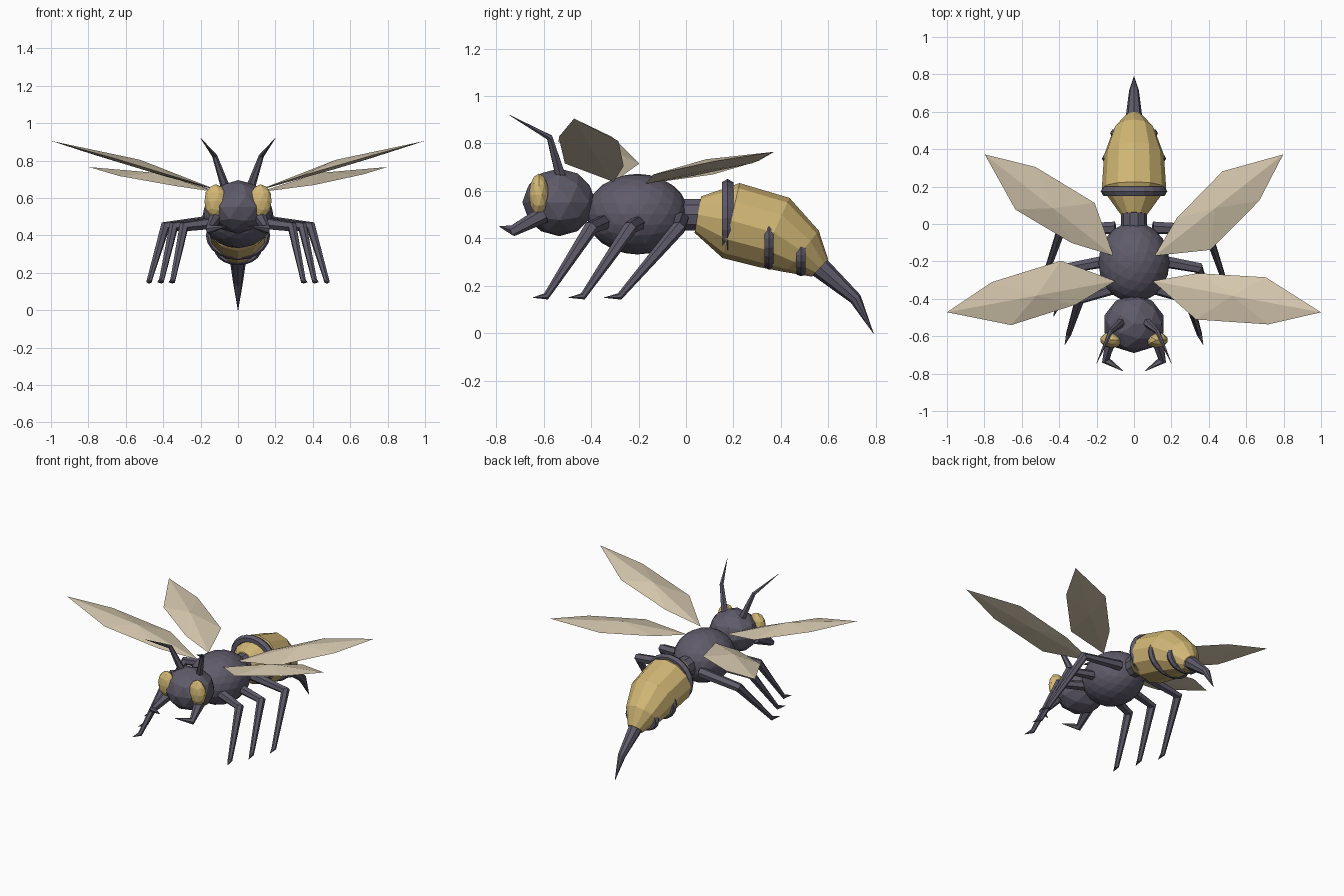
import bpy, bmesh, math
from mathutils import Vector

cube = bpy.data.objects.get("Cube")
if cube:
    bpy.data.objects.remove(cube, do_unlink=True)


def material(name, color):
    m = bpy.data.materials.new(name)
    m.use_nodes = True
    m.diffuse_color = (*color, 1)
    m.node_tree.nodes["Principled BSDF"].inputs["Base Color"].default_value = (*color, 1)
    return m


DARK = material("dark_slate", (0.115, 0.105, 0.145))
GOLD = material("honey_yellow", (0.65, 0.48, 0.18))
WING = material("pale_wing", (0.66, 0.57, 0.42))


def finish(name, bm, mat):
    bmesh.ops.recalc_face_normals(bm, faces=bm.faces)
    mesh = bpy.data.meshes.new(name)
    bm.to_mesh(mesh)
    bm.free()
    mesh.materials.append(mat)
    obj = bpy.data.objects.new(name, mesh)
    bpy.context.collection.objects.link(obj)
    return obj


def ball(name, center, radii, detail, mat):
    bm = bmesh.new()
    bmesh.ops.create_icosphere(bm, subdivisions=detail, radius=1)
    obj = finish(name, bm, mat)
    obj.location, obj.scale = center, radii
    return obj


def loft(name, stations, sides, mat, ref=(1, 0, 0)):
    """Capped tube through (centre, half width, half height) stations."""
    bm = bmesh.new()
    pts = [Vector(s[0]) for s in stations]
    rings = []
    for i, (_, a, b) in enumerate(stations):
        ahead = pts[min(i + 1, len(pts) - 1)] - pts[i]
        behind = pts[i] - pts[max(i - 1, 0)]
        t = (ahead.normalized() + behind.normalized()).normalized()
        u = (Vector(ref) - t * t.dot(Vector(ref))).normalized()
        v = t.cross(u)
        angles = [2 * math.pi * k / sides for k in range(sides)]
        rings.append([bm.verts.new(pts[i] + u * a * math.cos(w) + v * b * math.sin(w))
                      for w in angles])
    for r, q in zip(rings, rings[1:]):
        for k in range(sides):
            n = (k + 1) % sides
            bm.faces.new((r[k], r[n], q[n], q[k]))
    bm.faces.new(rings[0])
    bm.faces.new(rings[-1])
    return finish(name, bm, mat)


def limb(name, path, radii, side, ref=(1, 0, 0)):
    stations = [((side * x, y, z), r, r) for (x, y, z), r in zip(path, radii)]
    return loft(name, stations, 6, DARK, (side * ref[0], ref[1], ref[2]))


# Outline of one wing: (fraction of length, offset across)
WING_SHAPE = [(0, 0), (0.29, 0.16), (0.71, 0.115), (1, 0), (0.645, -0.13), (0.25, -0.085)]


def wing(name, root, tip, side):
    root = Vector((side * root[0], root[1], root[2]))
    axis = Vector((side * tip[0], tip[1], tip[2])) - root
    across = Vector((axis.y, -axis.x, 0)).normalized()
    bm = bmesh.new()
    rim = [bm.verts.new(root + axis * u + across * v) for u, v in WING_SHAPE]
    for lift in (0.04, -0.008):
        crest = bm.verts.new(root + axis * 0.47 + Vector((0, 0, lift)))
        for a, b in zip(rim, rim[1:] + rim[:1]):
            bm.faces.new((a, b, crest))
    return finish(name, bm, WING)


# Head, thorax and waist
ball("head", (0, -0.535, 0.552), (0.165, 0.155, 0.143), 2, DARK)
ball("thorax", (0, -0.205, 0.502), (0.19, 0.215, 0.17), 3, DARK)
loft("waist", [((0, -0.03, 0.5), 0.07, 0.07), ((0, 0.07, 0.5), 0.07, 0.07)], 10, DARK)

# Abdomen and stinger
loft("abdomen", [((0, 0.05, 0.5), 0.07, 0.078), ((0, 0.19, 0.475), 0.172, 0.162),
                 ((0, 0.37, 0.425), 0.16, 0.16), ((0, 0.49, 0.345), 0.115, 0.112),
                 ((0, 0.565, 0.275), 0.052, 0.05)], 12, GOLD)
loft("stinger", [((0, 0.55, 0.29), 0.047, 0.047), ((0, 0.715, 0.145), 0.026, 0.026),
                 ((0, 0.79, 0), 0.001, 0.001)], 8, DARK)

# Raised dark bands, partly sunk into the abdomen
for name, y, z, rx, rz in (("front_band", 0.175, 0.485, 0.178, 0.165),
                           ("middle_band", 0.35, 0.4, 0.172, 0.132),
                           ("rear_band", 0.485, 0.33, 0.128, 0.09)):
    thick = 0.028 if rx > 0.175 else 0.022
    bpy.ops.mesh.primitive_torus_add(major_segments=20, minor_segments=6,
                                     major_radius=rx - thick, minor_radius=thick,
                                     location=(0, y, z), rotation=(math.pi / 2, 0, 0))
    band = bpy.context.object
    band.name = name
    band.scale = (1, rz / rx, 1)
    band.data.materials.append(DARK)

# Hip, knee, ankle and toe of each leg
LEGS = {
    "front": [(0.1, -0.34, 0.47), (0.29, -0.4, 0.445), (0.35, -0.59, 0.155), (0.37, -0.645, 0.15)],
    "middle": [(0.1, -0.19, 0.47), (0.345, -0.235, 0.445), (0.41, -0.435, 0.155), (0.43, -0.495, 0.15)],
    "hind": [(0.1, -0.02, 0.48), (0.39, -0.03, 0.445), (0.475, -0.28, 0.155), (0.49, -0.345, 0.15)],
}

for label, s in (("left", 1), ("right", -1)):
    # Face
    ball(label + "_eye", (s * 0.12, -0.62, 0.583), (0.062, 0.043, 0.09), 2, GOLD)
    limb(label + "_antenna", [(0.065, -0.525, 0.65), (0.125, -0.575, 0.825), (0.2, -0.745, 0.92)],
         (0.025, 0.014, 0.001), s)
    limb(label + "_mandible", [(0.12, -0.6, 0.5), (0.15, -0.73, 0.432), (0.06, -0.785, 0.45)],
         (0.036, 0.024, 0.002), s, (0, 1, -1))
    # Legs
    for place, path in LEGS.items():
        limb(f"{place}_{label}_leg", path, (0.034, 0.03, 0.015, 0.001), s, (0, 1, -1))
    # Wings
    wing(f"front_{label}_wing", (0.1, -0.305, 0.638), (1, -0.472, 0.905), s)
    wing(f"hind_{label}_wing", (0.11, -0.17, 0.63), (0.798, 0.372, 0.765), s)
